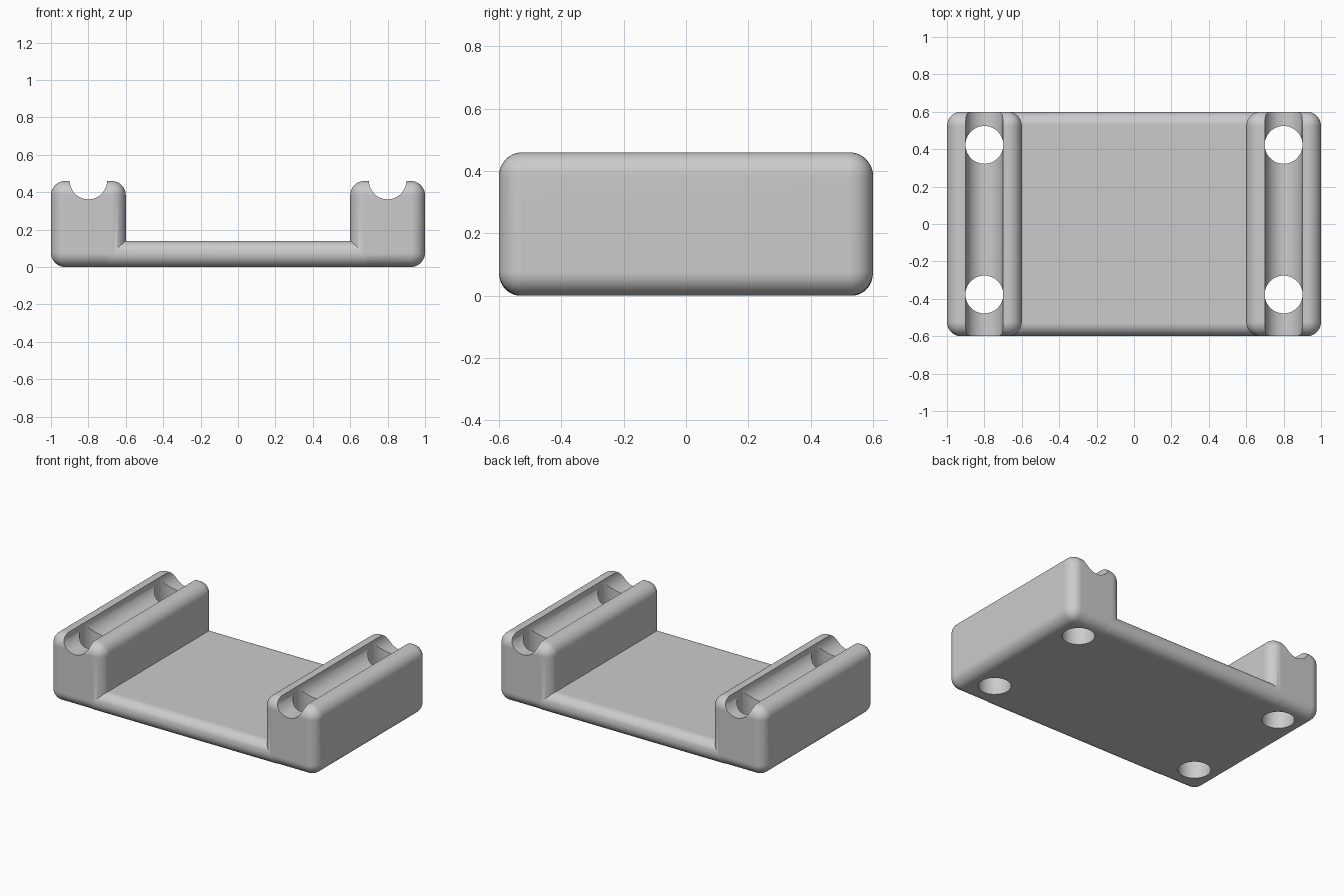
import bpy
import bmesh
import math
from mathutils import Matrix

if "Cube" in bpy.data.objects:
    bpy.data.objects.remove(bpy.data.objects["Cube"], do_unlink=True)

# Single plain grey
grey = bpy.data.materials.new("grey plastic")
grey.use_nodes = True
colour = (0.6, 0.6, 0.6, 1)
grey.diffuse_color = colour
grey.node_tree.nodes["Principled BSDF"].inputs["Base Color"].default_value = colour


def make_object(name, bm):
    bmesh.ops.recalc_face_normals(bm, faces=bm.faces)
    mesh = bpy.data.meshes.new(name)
    bm.to_mesh(mesh)
    bm.free()
    mesh.materials.append(grey)
    obj = bpy.data.objects.new(name, mesh)
    bpy.context.collection.objects.link(obj)
    return obj


def rounded_box(name, centre, size, radius):
    bm = bmesh.new()
    bmesh.ops.create_cube(bm, size=1)
    bmesh.ops.scale(bm, vec=size, verts=bm.verts)
    bmesh.ops.bevel(bm, geom=bm.edges[:], offset=radius, segments=10,
                    profile=0.5, affect='EDGES')
    bmesh.ops.translate(bm, vec=centre, verts=bm.verts)
    return make_object(name, bm)


def cylinder(name, centre, radius, depth, along_y=False):
    bm = bmesh.new()
    turn = Matrix.Rotation(math.pi / 2 if along_y else 0, 4, 'X')
    bmesh.ops.create_cone(bm, cap_ends=True, segments=64, radius1=radius,
                          radius2=radius, depth=depth,
                          matrix=Matrix.Translation(centre) @ turn)
    return make_object(name, bm)


def combine(target, tool, operation):
    mod = target.modifiers.new("combine", 'BOOLEAN')
    mod.operation = operation
    mod.solver = 'EXACT'
    mod.object = tool
    bpy.context.view_layer.objects.active = target
    bpy.ops.object.modifier_apply(modifier=mod.name)
    bpy.data.objects.remove(tool, do_unlink=True)


# Base plate joined to a raised rail at each side
holder = rounded_box("holder_body", (0, 0, 0.07), (1.5, 1.198, 0.14), 0.069)
for side in (-1, 1):
    rail = rounded_box("rail", (side * 0.8, 0, 0.23), (0.4, 1.2, 0.46), 0.076)
    combine(holder, rail, 'UNION')

# Round groove along each rail and two holes through it
for side in (-1, 1):
    x = side * 0.8
    combine(holder, cylinder("groove", (x, 0, 0.462), 0.1, 1.6, True), 'DIFFERENCE')
    for y in (-0.377, 0.423):
        combine(holder, cylinder("hole", (x, y, 0.2), 0.101, 1), 'DIFFERENCE')

# Smooth roundings with crisp cut edges
bpy.ops.object.select_all(action='DESELECT')
holder.select_set(True)
bpy.context.view_layer.objects.active = holder
bpy.ops.object.shade_smooth_by_angle(angle=math.radians(30))
weighted = holder.modifiers.new("even shading", 'WEIGHTED_NORMAL')
weighted.keep_sharp = True
